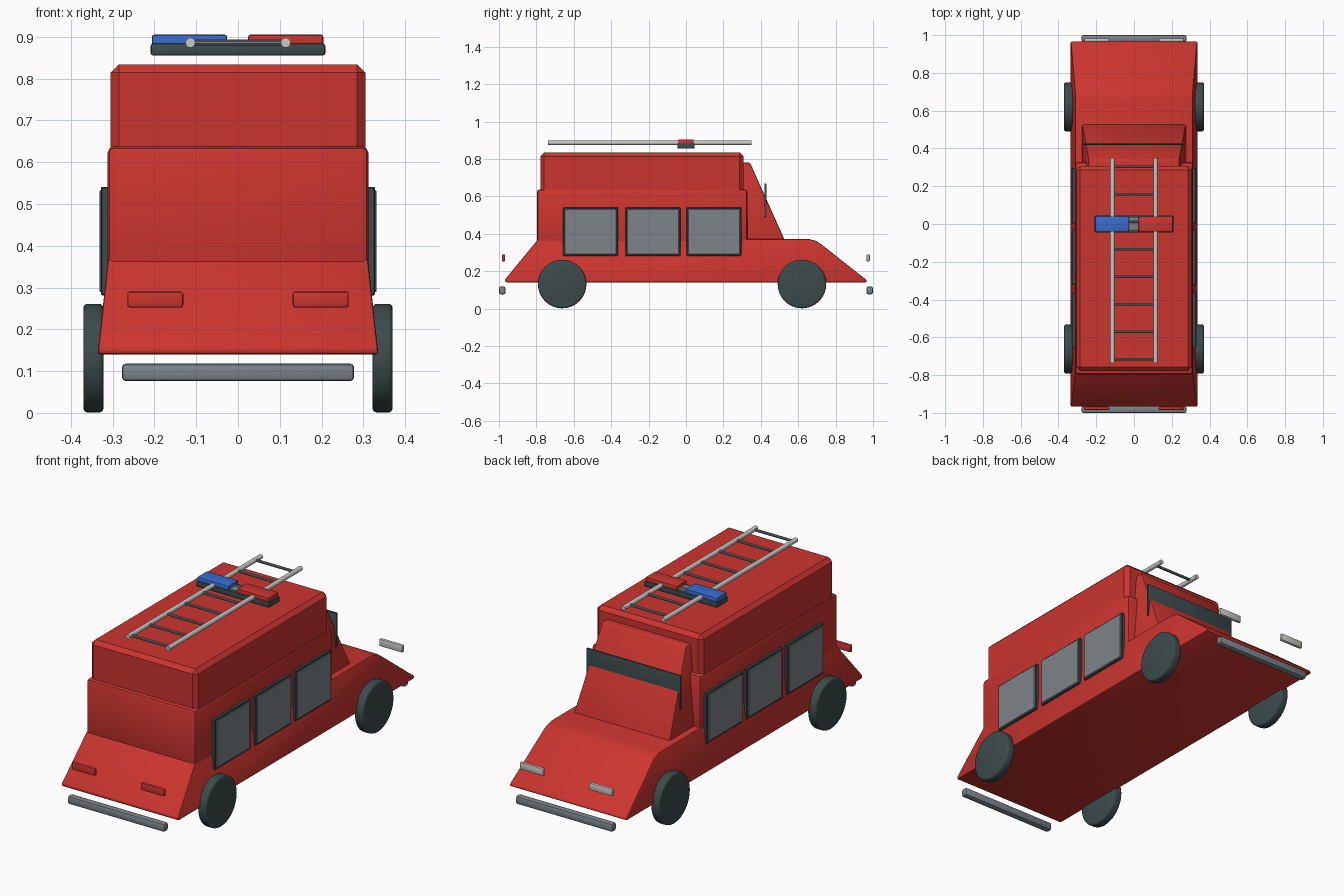
import bpy, bmesh, math
from mathutils import Vector

cube = bpy.data.objects.get("Cube")
if cube:
    bpy.data.objects.remove(cube, do_unlink=True)


def material(name, r, g, b):
    m = bpy.data.materials.new(name)
    m.use_nodes = True
    m.diffuse_color = (r, g, b, 1)
    m.node_tree.nodes["Principled BSDF"].inputs["Base Color"].default_value = (r, g, b, 1)
    return m


RED = material("fire red", 0.6, 0.035, 0.028)
DARK = material("dark rubber", 0.045, 0.07, 0.072)
GREY = material("steel grey", 0.2, 0.23, 0.25)
SILVER = material("pale silver", 0.58, 0.58, 0.55)
BLUE = material("beacon blue", 0.04, 0.15, 0.62)


def finish(name, bm, mat, bevel=0.0, segments=2):
    bmesh.ops.recalc_face_normals(bm, faces=bm.faces)
    mesh = bpy.data.meshes.new(name)
    bm.to_mesh(mesh)
    bm.free()
    mesh.materials.append(mat)
    ob = bpy.data.objects.new(name, mesh)
    bpy.context.collection.objects.link(ob)
    bpy.ops.object.select_all(action='DESELECT')
    ob.select_set(True)
    bpy.context.view_layer.objects.active = ob
    if bevel:
        mod = ob.modifiers.new("Rounded edges", 'BEVEL')
        mod.width = bevel
        mod.segments = segments
        mod.limit_method = 'ANGLE'
        bpy.ops.object.modifier_apply(modifier=mod.name)
    bpy.ops.object.shade_smooth_by_angle(angle=math.radians(35))
    return ob


def box(name, lo, hi, mat, bevel=0.0, segments=2):
    bm = bmesh.new()
    bmesh.ops.create_cube(bm, size=1)
    lo, hi = Vector(lo), Vector(hi)
    for v in bm.verts:
        v.co = (lo + hi) / 2 + v.co * (hi - lo)
    return finish(name, bm, mat, bevel, segments)


def profile_solid(name, points, half_width, mat, bevel):
    """Side outline (y, z) extruded across x; half_width depends on height."""
    bm = bmesh.new()
    sides = [[bm.verts.new((s * half_width(z), y, z)) for y, z in points] for s in (-1, 1)]
    for ring in sides:
        bm.faces.new(ring)
    n = len(points)
    for i in range(n):
        j = (i + 1) % n
        bm.faces.new((sides[0][i], sides[0][j], sides[1][j], sides[1][i]))
    return finish(name, bm, mat, bevel)


def rod(name, a, b, radius, mat, sides=12, bevel=0.0):
    a, b = Vector(a), Vector(b)
    bm = bmesh.new()
    bmesh.ops.create_cone(bm, cap_ends=True, segments=sides, radius1=radius,
                          radius2=radius, depth=(b - a).length)
    turn = (b - a).to_track_quat('Z', 'Y')
    for v in bm.verts:
        v.co = (a + b) / 2 + turn @ v.co
    return finish(name, bm, mat, bevel, 3)


# Flared lower body with sloping nose and tail
outline = [(-0.965, 0.14), (0.965, 0.14), (0.965, 0.153), (0.73, 0.338),
           (0.70, 0.36), (0.66, 0.371), (-0.79, 0.371), (-0.968, 0.155)]
profile_solid("lower_body", outline, lambda z: 0.336 - 0.11 * (z - 0.14), RED, 0.006)

# Stacked rear compartment and tapered cab
box("rear_body", (-0.312, -0.797, 0.3), (0.312, 0.328, 0.637), RED, 0.015)
box("upper_body", (-0.305, -0.778, 0.6), (0.305, 0.307, 0.834), RED, 0.02, 1)
profile_solid("cab", [(0.25, 0.35), (0.535, 0.35), (0.342, 0.78), (0.25, 0.78)],
              lambda z: 0.277 - 0.085 * (z - 0.35), RED, 0.008)
screen = box("windscreen", (-0.27, 0.419, 0.49), (0.27, 0.43, 0.668), DARK, 0.003)

for side, s in (("left", 1), ("right", -1)):
    # Framed side windows
    for i, y in enumerate((-0.51, -0.177, 0.15)):
        for part, inset, depth, mat in (("frame", 0, 0.328, DARK), ("pane", 0.008, 0.332, GREY)):
            box(f"{side}_window_{part}_{i + 1}",
                (min(s * 0.305, s * depth), y - 0.147 + inset, 0.281 + inset),
                (max(s * 0.305, s * depth), y + 0.147 - inset, 0.541 - inset), mat, 0.003, 1)
    # Wheels
    for end, y in (("front", 0.62), ("rear", -0.662)):
        rod(f"{side}_{end}_wheel", (s * 0.322, y, 0.131), (s * 0.37, y, 0.131),
            0.13, DARK, 32, 0.01)
    # Lamps
    for name, y, mat in (("headlight", 0.974, SILVER), ("tail_light", -0.976, RED)):
        box(f"{side}_{name}", (s * 0.198 - 0.067, y - 0.009, 0.252),
            (s * 0.198 + 0.067, y + 0.009, 0.29), mat, 0.006)
    # Ladder rails
    rod(f"{side}_ladder_rail", (s * 0.114, -0.737, 0.886), (s * 0.114, 0.35, 0.886),
        0.012, SILVER)

# Bumpers
for end, y in (("front", 0.982), ("rear", -0.982)):
    box(f"{end}_bumper", (-0.278, y - 0.018, 0.076), (0.278, y + 0.018, 0.118), GREY, 0.01)

# Ladder rungs
for i in range(8):
    y = -0.716 + i * 0.1455
    rod(f"ladder_rung_{i + 1}", (-0.114, y, 0.886), (0.114, y, 0.886), 0.007, GREY, 10)

# Roof light bar
box("light_bar_base", (-0.209, -0.046, 0.855), (0.209, 0.046, 0.884), DARK, 0.006)
box("light_bar_hub", (-0.027, -0.032, 0.87), (0.027, 0.032, 0.889), GREY, 0.003)
box("blue_beacon", (-0.206, -0.041, 0.877), (-0.026, 0.041, 0.905), BLUE, 0.005)
box("red_beacon", (0.024, -0.041, 0.877), (0.204, 0.041, 0.905), RED, 0.005)
